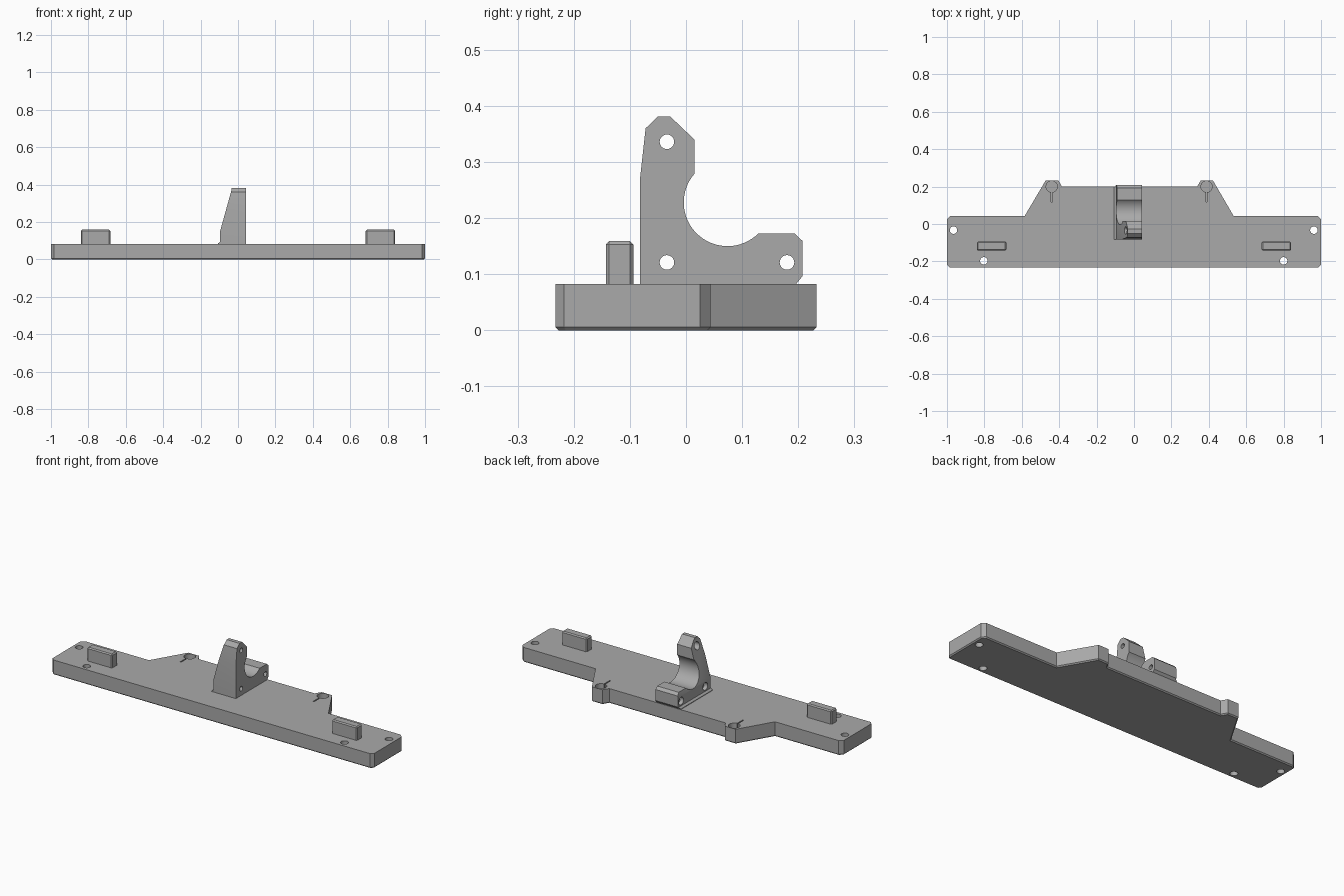
import bpy, bmesh
from math import cos, sin, atan2, radians
from mathutils import Matrix, Vector

cube = bpy.data.objects.get("Cube")
if cube:
    bpy.data.objects.remove(cube, do_unlink=True)

grey = bpy.data.materials.new("plain grey")
grey.use_nodes = True
grey.diffuse_color = (0.4, 0.4, 0.4, 1)
grey.node_tree.nodes["Principled BSDF"].inputs["Base Color"].default_value = (0.4, 0.4, 0.4, 1)

PLATE_TOP = 0.083


def make_object(name, bm):
    bmesh.ops.recalc_face_normals(bm, faces=bm.faces)
    mesh = bpy.data.meshes.new(name)
    bm.to_mesh(mesh)
    bm.free()
    mesh.materials.append(grey)
    obj = bpy.data.objects.new(name, mesh)
    bpy.context.collection.objects.link(obj)
    return obj


def prism(points, axis, start, end):
    """Extrude a 2D outline along x, y or z."""
    place = {"x": lambda a, b: (start, a, b),
             "y": lambda a, b: (a, start, b),
             "z": lambda a, b: (a, b, start)}[axis]
    bm = bmesh.new()
    face = bm.faces.new([bm.verts.new(place(*p)) for p in points])
    new = bmesh.ops.extrude_face_region(bm, geom=[face])["geom"]
    step = Vector([end - start if a == axis else 0 for a in "xyz"])
    bmesh.ops.translate(bm, vec=step, verts=[v for v in new if isinstance(v, bmesh.types.BMVert)])
    return bm


def circle(cx, cy, r, n=32):
    return [(cx + r * cos(radians(360 * i / n)), cy + r * sin(radians(360 * i / n))) for i in range(n)]


def rect(x0, x1, y0, y1):
    return [(x0, y0), (x1, y0), (x1, y1), (x0, y1)]


def combine(obj, bm, operation="DIFFERENCE"):
    tool = make_object("cutter", bm)
    tool.hide_render = True
    mod = obj.modifiers.new("cut", "BOOLEAN")
    mod.operation, mod.solver, mod.object = operation, "EXACT", tool
    bpy.context.view_layer.objects.active = obj
    bpy.ops.object.modifier_apply(modifier=mod.name)
    bpy.data.objects.remove(tool, do_unlink=True)


def smooth(obj):
    bpy.ops.object.select_all(action="DESELECT")
    obj.select_set(True)
    bpy.context.view_layer.objects.active = obj
    bpy.ops.object.shade_smooth_by_angle(angle=radians(25))


# Base plate with clipped corners and two rear lugs
outline = [(-0.985, -0.233), (0.985, -0.233), (1, -0.217), (1, 0.025), (0.98, 0.044),
           (0.532, 0.044), (0.422, 0.233), (0.357, 0.233), (0.337, 0.2),
           (-0.385, 0.2), (-0.405, 0.233), (-0.472, 0.233), (-0.584, 0.044),
           (-0.98, 0.044), (-1, 0.025), (-1, -0.217)]
bm = prism(outline, "z", 0, PLATE_TOP)
bottom = [e for e in bm.edges if all(v.co.z < 0.001 for v in e.verts)]
bmesh.ops.bevel(bm, geom=bottom, offset=0.006, segments=1, affect="EDGES")
plate = make_object("base_plate", bm)

# Through holes near the plate ends
for x, y in [(-0.965, -0.033), (0.962, -0.033), (-0.803, -0.197), (0.8, -0.197)]:
    combine(plate, prism(circle(x, y, 0.02), "z", -0.1, 0.2))

# Blind lug sockets, each with a thin slot
for x in (-0.44, 0.388):
    combine(plate, prism(circle(x, 0.2, 0.03), "z", 0.02, 0.2))
    combine(plate, prism(rect(x - 0.003, x + 0.003, 0.118, 0.19), "z", 0.02, 0.2))
smooth(plate)

# Two chamfered locating tabs
for side, name in ((-1, "right_tab"), (1, "left_tab")):
    bm = prism(rect(side * 0.761 - 0.078, side * 0.761 + 0.078, -0.143, -0.094),
               "z", PLATE_TOP - 0.003, 0.159)
    edges = [e for e in bm.edges if any(v.co.z > 0.1 for v in e.verts)]
    bmesh.ops.bevel(bm, geom=edges, offset=0.006, segments=1, affect="EDGES")
    make_object(name, bm)

# Bracket side profile with a round cradle
cy, cz, r = 0.074, 0.228, 0.078
a0, a1 = atan2(0.052, -0.059), radians(315)
cradle = [(cy + r * cos(a0 + (a1 - a0) * i / 32), cz + r * sin(a0 + (a1 - a0) * i / 32))
          for i in range(33)]
base = PLATE_TOP - 0.002
side = [(-0.082, base), (-0.082, 0.27), (-0.072, 0.36), (-0.05, 0.381), (-0.028, 0.381),
        (0.015, 0.34)] + cradle + [(0.193, 0.173), (0.208, 0.159), (0.208, 0.097), (0.195, base)]
bracket = make_object("cradle_bracket", prism(side, "x", -0.15, 0.044))

# Taper the bracket towards its top, with a small flare at the foot
taper = [(-0.107, 0.05), (-0.107, 0.086), (-0.096, 0.094), (-0.096, 0.15), (-0.035, 0.37),
         (-0.035, 0.42), (0.1, 0.42), (0.1, 0.05)]
combine(bracket, prism(taper, "y", -0.3, 0.3), "INTERSECT")

# Bolt holes, counterbored from the sloping side
for y, z in [(-0.034, 0.336), (-0.034, 0.121), (0.18, 0.121)]:
    combine(bracket, prism(circle(y, z, 0.013, 24), "x", -0.3, 0.3))
    combine(bracket, prism(circle(y, z, 0.021, 24), "x", -0.3, -0.005 if z > 0.2 else -0.075))
smooth(bracket)
